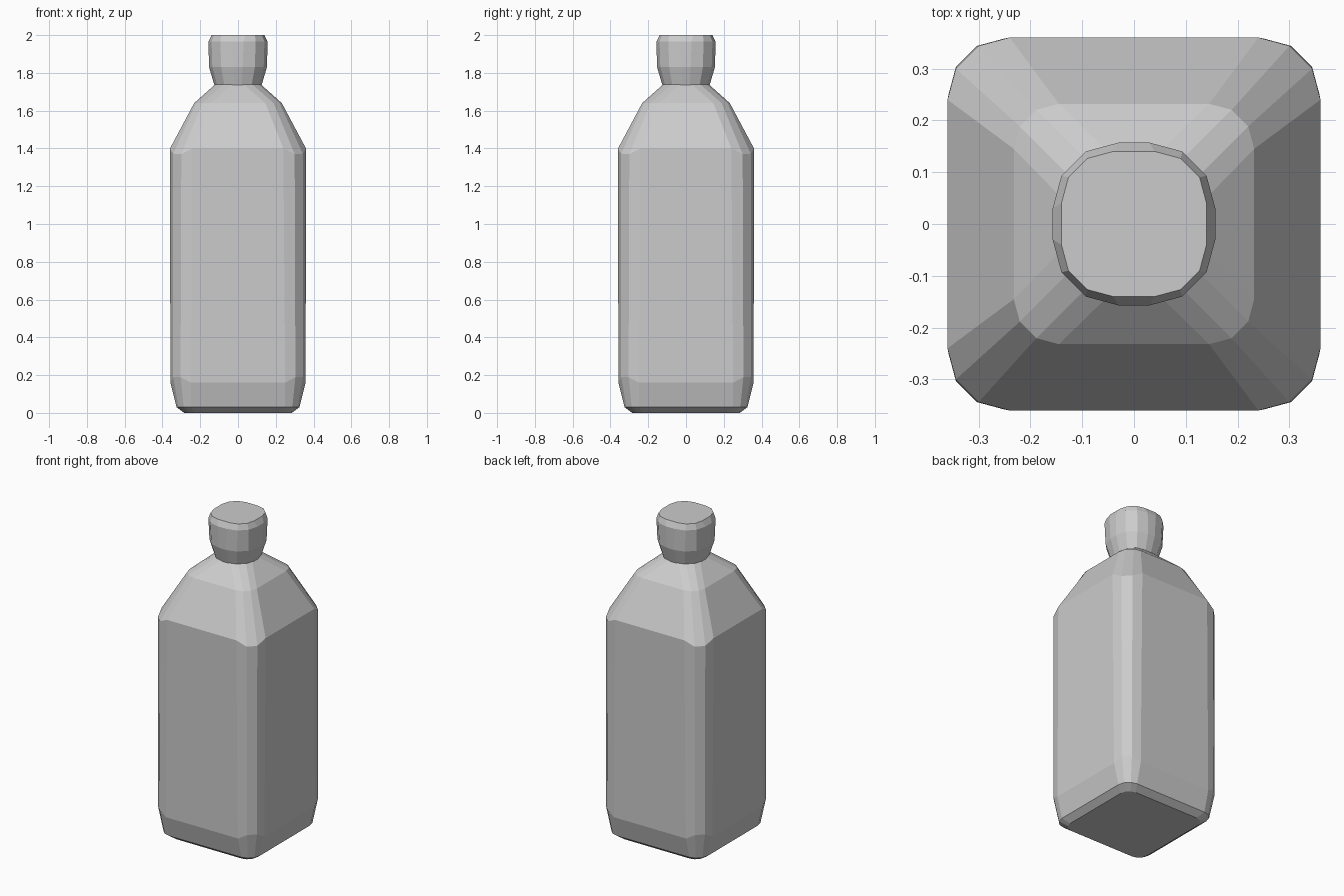
import bpy, bmesh, math

old = bpy.data.objects.get("Cube")
if old:
    bpy.data.objects.remove(old)

grey = bpy.data.materials.new("plain grey")
grey.use_nodes = True
colour = (0.6, 0.6, 0.6, 1)
grey.diffuse_color = colour
grey.node_tree.nodes["Principled BSDF"].inputs["Base Color"].default_value = colour


def ring(bm, z, half, flat, corner_dz):
    """Rounded square: half width, half length of flat side, corner lift."""
    verts = []
    radius = half - flat
    for quarter in range(4):
        turn = quarter * math.pi / 2
        for step in range(4):
            a = step * math.pi / 6
            x = flat + radius * math.cos(a)
            y = flat + radius * math.sin(a)
            lift = corner_dz if step in (1, 2) else 0
            verts.append(bm.verts.new((x * math.cos(turn) - y * math.sin(turn),
                                       x * math.sin(turn) + y * math.cos(turn),
                                       z + lift)))
    return verts


def loft(name, sections):
    """Flat-shaded closed skin over a stack of rounded squares."""
    bm = bmesh.new()
    rings = [ring(bm, *s) for s in sections]
    for low, high in zip(rings, rings[1:]):
        for i in range(len(low)):
            j = (i + 1) % len(low)
            bm.faces.new((low[i], low[j], high[j], high[i]))
    bm.faces.new(rings[0][::-1])
    bm.faces.new(rings[-1])
    bmesh.ops.recalc_face_normals(bm, faces=bm.faces)
    mesh = bpy.data.meshes.new(name)
    bm.to_mesh(mesh)
    bm.free()
    mesh.materials.append(grey)
    obj = bpy.data.objects.new(name, mesh)
    bpy.context.collection.objects.link(obj)
    return obj


# Square bottle body with bevelled base and sloping shoulders
loft("bottle_body", [
    (0.00, 0.285, 0.225, 0),
    (0.03, 0.325, 0.25, 0),
    (0.16, 0.358, 0.25, 0.03),
    (1.40, 0.36, 0.24, -0.03),
    (1.64, 0.232, 0.145, 0),
    (1.74, 0.12, 0.03, 0),
])

# Round cap, flared upward from the neck
loft("bottle_cap", [
    (1.735, 0.125, 0.02, 0),
    (1.83, 0.153, 0.025, 0),
    (1.965, 0.157, 0.03, 0),
    (2.00, 0.14, 0.04, 0),
])
